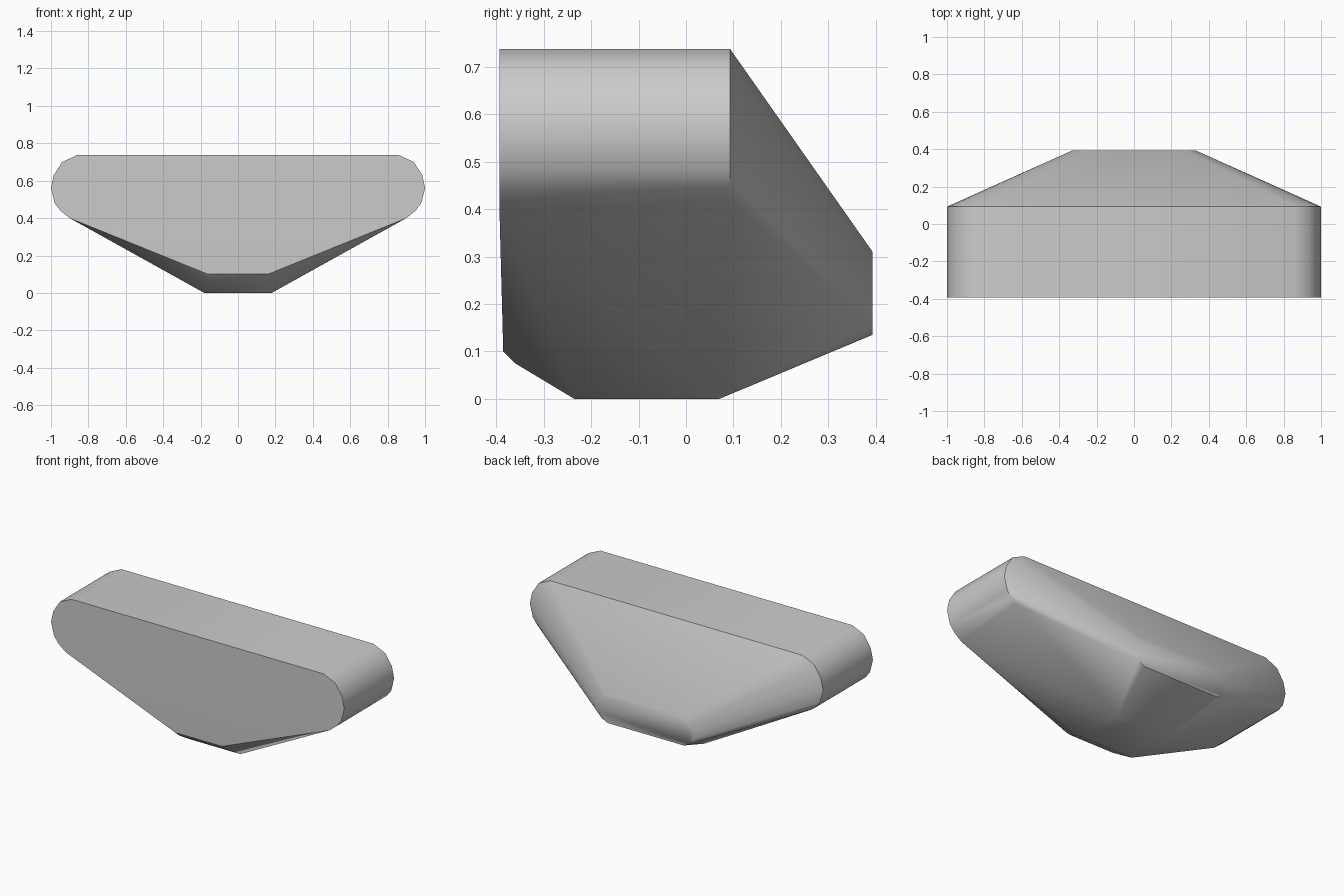
import bpy, bmesh, math

cube = bpy.data.objects.get("Cube")
if cube:
    bpy.data.objects.remove(cube, do_unlink=True)

# Plain grey finish
grey = bpy.data.materials.new("plain_grey")
grey.use_nodes = True
colour = (0.6, 0.6, 0.6, 1.0)
grey.diffuse_color = colour
bsdf = next(n for n in grey.node_tree.nodes if n.type == "BSDF_PRINCIPLED")
bsdf.inputs["Base Color"].default_value = colour

# Rounded end of the wide body, as (x, z)
END_ARC = [(0.86, 0.737), (0.94, 0.70), (0.985, 0.63), (1.0, 0.56),
           (0.98, 0.48), (0.95, 0.44), (0.92, 0.418)]
# Rounded end of the small rear face, as (x, z)
REAR_ARC = [(0.27, 0.31), (0.31, 0.28), (0.33, 0.235),
            (0.325, 0.19), (0.30, 0.155), (0.26, 0.135)]
FRONT, SHOULDER, REAR = -0.393, 0.093, 0.393

points = [(x, y, z) for y in (FRONT, SHOULDER) for x, z in END_ARC]
points += [(x, REAR, z) for x, z in REAR_ARC]
# Lower front lip, chamfer and flat keel
points += [(0.90, FRONT, 0.40), (0.16, -0.385, 0.10), (0.15, -0.36, 0.075),
           (0.18, -0.235, 0.0), (0.175, 0.07, 0.0)]

# Stretch one convex skin over the mirrored points
bm = bmesh.new()
for x, y, z in points:
    for side in (1, -1):
        bm.verts.new((side * x, y, z))
result = bmesh.ops.convex_hull(bm, input=bm.verts[:])
loose = [v for v in bm.verts if not v.link_faces]
bmesh.ops.delete(bm, geom=loose, context="VERTS")
bmesh.ops.dissolve_limit(bm, angle_limit=math.radians(0.5),
                         verts=bm.verts[:], edges=bm.edges[:])
bmesh.ops.recalc_face_normals(bm, faces=bm.faces[:])

mesh = bpy.data.meshes.new("tapered_body")
bm.to_mesh(mesh)
bm.free()
mesh.materials.append(grey)
body = bpy.data.objects.new("tapered_body", mesh)
bpy.context.collection.objects.link(body)

# Smooth rounded ends, keep the main creases sharp
bpy.ops.object.select_all(action="DESELECT")
body.select_set(True)
bpy.context.view_layer.objects.active = body
bpy.ops.object.shade_smooth_by_angle(angle=math.radians(40))
